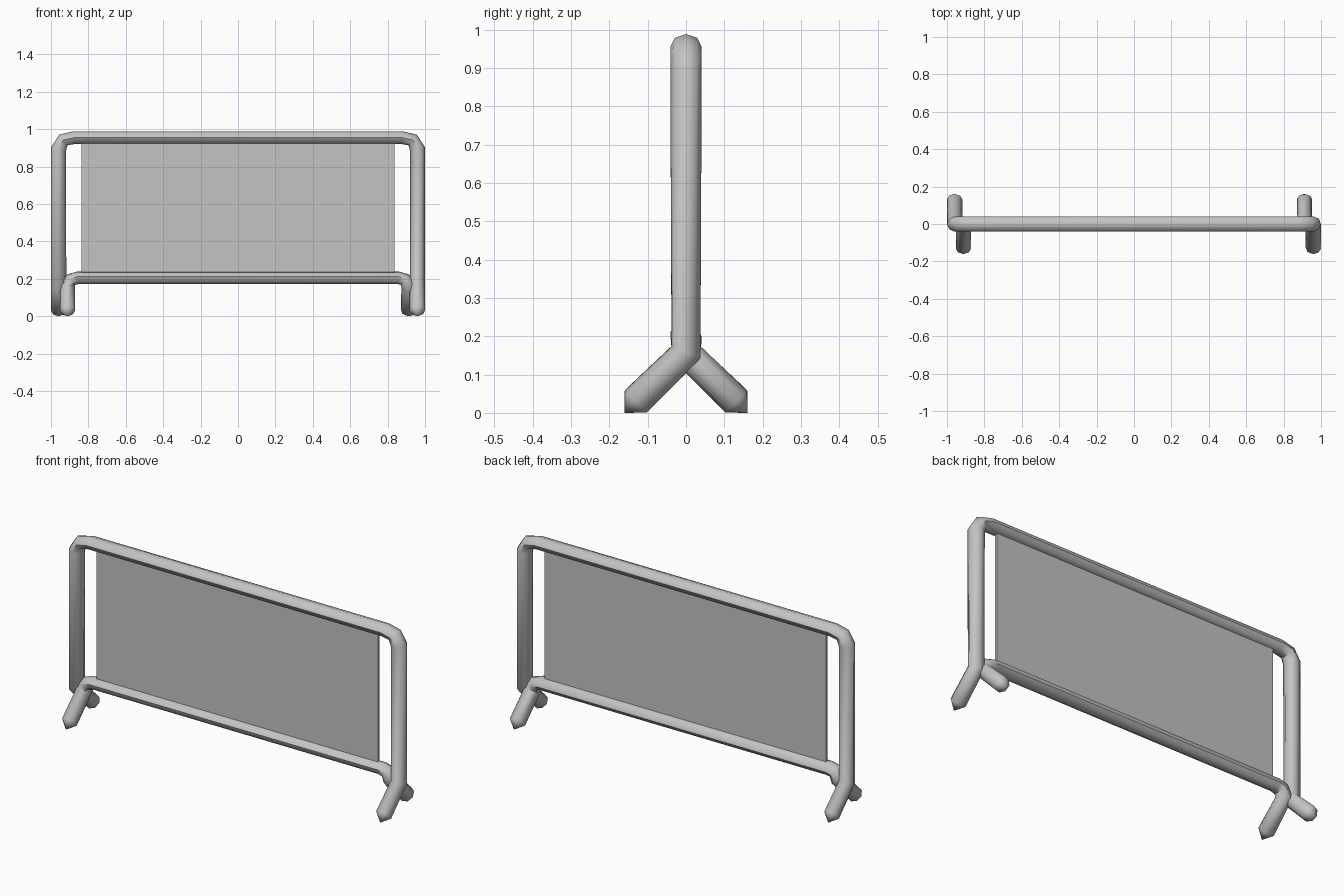
import bpy, bmesh, math
from mathutils import Vector

if "Cube" in bpy.data.objects:
    bpy.data.objects.remove(bpy.data.objects["Cube"], do_unlink=True)

SIDES = 8
R = 0.041        # tube radius
RAIL = 0.034     # flattened half height of the horizontal rails

grey = bpy.data.materials.new("light_grey_metal")
grey.use_nodes = True
COLOUR = (0.55, 0.55, 0.55, 1)
grey.diffuse_color = COLOUR
grey.node_tree.nodes["Principled BSDF"].inputs["Base Color"].default_value = COLOUR


def add_object(name, bm, smooth):
    bmesh.ops.recalc_face_normals(bm, faces=bm.faces)
    mesh = bpy.data.meshes.new(name)
    bm.to_mesh(mesh)
    bm.free()
    mesh.materials.append(grey)
    obj = bpy.data.objects.new(name, mesh)
    bpy.context.collection.objects.link(obj)
    if smooth:
        bpy.ops.object.select_all(action="DESELECT")
        obj.select_set(True)
        bpy.context.view_layer.objects.active = obj
        bpy.ops.object.shade_smooth_by_angle(angle=math.radians(48))
    return obj


def bent_tube(name, half):
    """Sweep a tube along half a path plus the same half turned 180 degrees about z.
    Each point is (x, y, z, half thickness in the frame plane)."""
    path = half + [(-x, -y, z, h) for x, y, z, h in reversed(half)]
    pts = [Vector(p[:3]) for p in path]
    dirs = [(b - a).normalized() for a, b in zip(pts, pts[1:])]
    bm = bmesh.new()
    rings = []
    u = Vector((1, 0, 0))
    for i in range(1, len(pts) - 1):
        # the ring next to each pointed tip stays square to the leg
        t = (dirs[i - 1] + dirs[i]).normalized()
        u = (u - t * u.dot(t)).normalized()
        v = t.cross(u)
        ring = []
        for k in range(SIDES):
            a = math.tau * k / SIDES
            ring.append(bm.verts.new(pts[i] + u * path[i][3] * math.cos(a) + v * R * math.sin(a)))
        rings.append(ring)
    for r0, r1 in zip(rings, rings[1:]):
        for k in range(SIDES):
            n = (k + 1) % SIDES
            bm.faces.new((r0[k], r0[n], r1[n], r1[k]))
    # pointed foot tips
    for ring, p in ((rings[0], pts[0]), (rings[-1], pts[-1])):
        tip = bm.verts.new(p)
        for k in range(SIDES):
            bm.faces.new((ring[k], ring[(k + 1) % SIDES], tip))
    return add_object(name, bm, True)


def leg(x, side):
    """Splayed leg from the tip on the ground up to the knee; side is -1 front, 1 back."""
    return [(x, side * 0.161, 0, R), (x, side * 0.131, 0.030, R), (x, 0, 0.158, R)]


# Tall frame: left post kicks back, right post kicks forward
bent_tube("outer_frame", leg(-0.959, 1) + [
    (-0.959, 0, 0.895, R), (-0.934, 0, 0.942, 0.036), (-0.875, 0, 0.955, RAIL)])

# Low frame: legs splay the opposite way and carry the lower rail
bent_tube("lower_frame", leg(-0.912, -1) + [
    (-0.893, 0, 0.195, 0.036), (-0.858, 0, 0.205, RAIL)])

# Flat infill panel between the two rails
bm = bmesh.new()
bmesh.ops.create_cube(bm, size=1)
low, high = 0.205, 0.955
for vert in bm.verts:
    vert.co.x *= 1.676
    vert.co.y *= 0.016
    vert.co.z = low if vert.co.z < 0 else high
add_object("infill_panel", bm, False)
